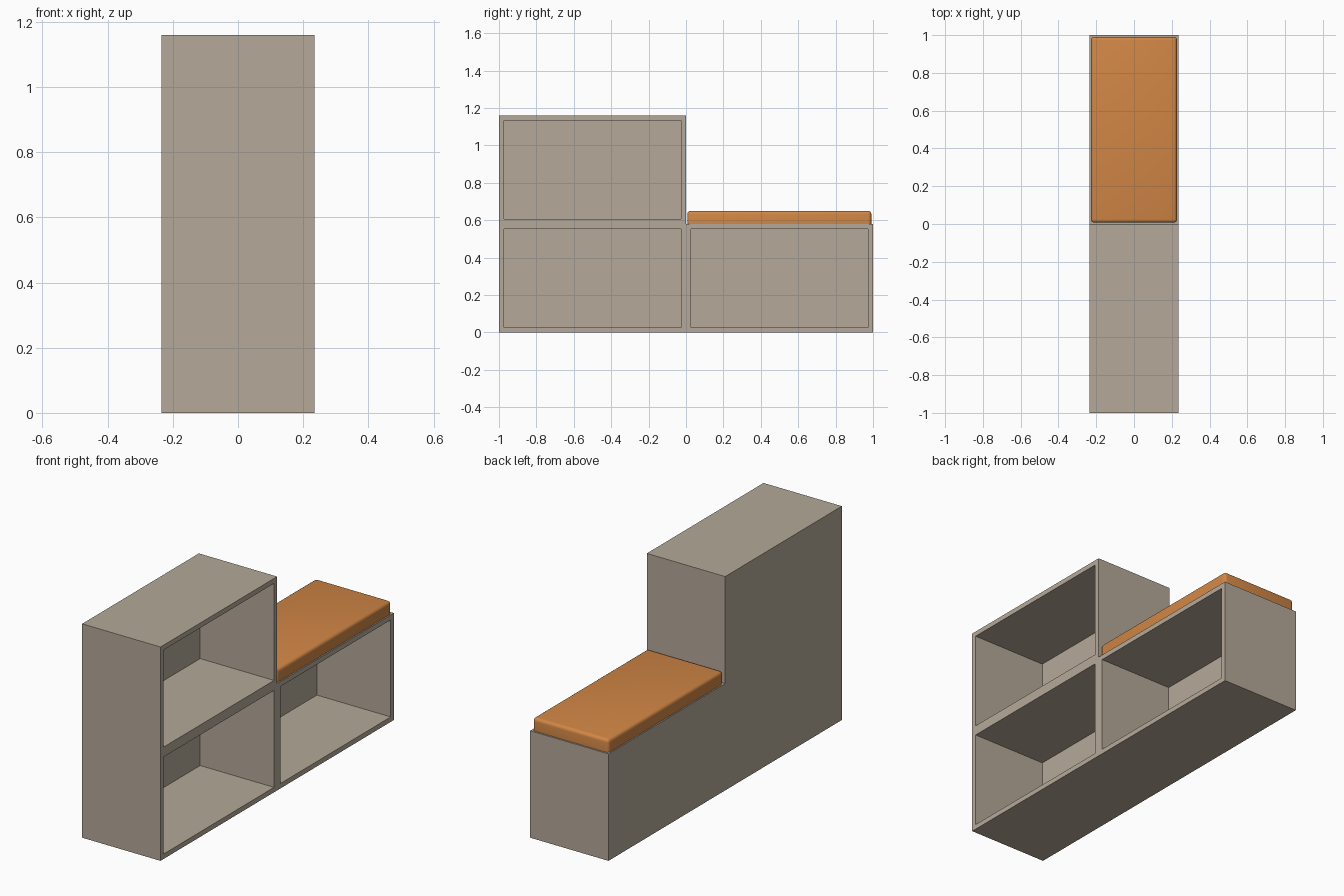
import bpy, bmesh
from mathutils import Vector

if "Cube" in bpy.data.objects:
    bpy.data.objects.remove(bpy.data.objects["Cube"])

HALF_X, BOX_H, WALL = 0.235, 0.58, 0.027


def material(name, rgb):
    m = bpy.data.materials.new(name)
    m.diffuse_color = (*rgb, 1)
    m.use_nodes = True
    m.node_tree.nodes["Principled BSDF"].inputs["Base Color"].default_value = m.diffuse_color
    return m


def to_object(name, bm, mat):
    bmesh.ops.recalc_face_normals(bm, faces=bm.faces)
    me = bpy.data.meshes.new(name)
    bm.to_mesh(me)
    bm.free()
    me.materials.append(mat)
    ob = bpy.data.objects.new(name, me)
    bpy.context.collection.objects.link(ob)
    return ob


wood = material("greige_wood", (0.46, 0.395, 0.318))
fabric = material("orange_fabric", (0.64, 0.24, 0.06))

# stepped cabinet: three rectangles extruded in depth, each open on +x
bm = bmesh.new()
for y, z in ((-1, 0), (0, 0), (-1, BOX_H)):
    corners = ((y, z), (y + 1, z), (y + 1, z + BOX_H), (y, z + BOX_H))
    bm.faces.new([bm.verts.new((-HALF_X, a, b)) for a, b in corners])
bmesh.ops.remove_doubles(bm, verts=bm.verts, dist=1e-4)
back = bm.faces[:]
ext = bmesh.ops.extrude_face_region(bm, geom=back, use_keep_orig=True)["geom"]
front = [g for g in ext if isinstance(g, bmesh.types.BMFace)]
bmesh.ops.translate(bm, vec=Vector((2 * HALF_X, 0, 0)),
                    verts=list({v for f in front for v in f.verts}))
bmesh.ops.recalc_face_normals(bm, faces=bm.faces)

# cubby openings
bmesh.ops.inset_individual(bm, faces=front, thickness=WALL, use_even_offset=True)
inner = bmesh.ops.extrude_discrete_faces(bm, faces=front)["faces"]
bmesh.ops.translate(bm, vec=Vector((-2 * HALF_X + WALL, 0, 0)),
                    verts=list({v for f in inner for v in f.verts}))
to_object("stepped_cabinet", bm, wood)

# seat cushion with rounded top and corner edges
bm = bmesh.new()
bmesh.ops.create_cube(bm, size=1)
bmesh.ops.scale(bm, vec=(0.456, 0.984, 0.07), verts=bm.verts)
bmesh.ops.translate(bm, vec=(0, 0.499, BOX_H + 0.035), verts=bm.verts)
edges = [e for e in bm.edges if any(v.co.z > BOX_H + 0.05 for v in e.verts)]
bmesh.ops.bevel(bm, geom=edges, offset=0.018, segments=4, profile=0.5,
                affect='EDGES')
for f in bm.faces:
    f.smooth = True
cushion = to_object("seat_cushion", bm, fabric)
bpy.context.view_layer.objects.active = cushion
cushion.select_set(True)
bpy.ops.object.shade_smooth_by_angle()
